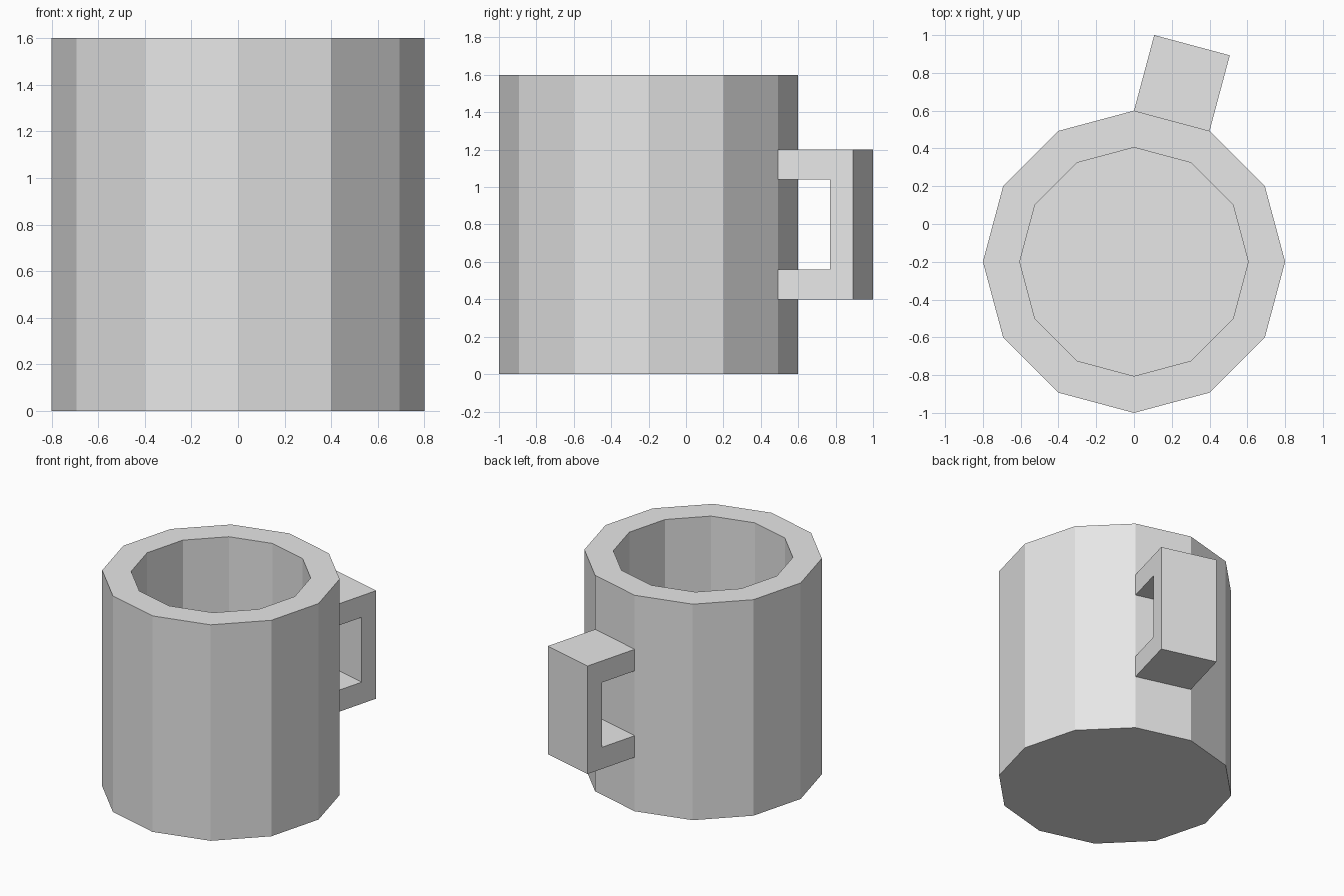
import bpy, bmesh, math
from mathutils import Matrix

cube = bpy.data.objects.get("Cube")
if cube:
    bpy.data.objects.remove(cube, do_unlink=True)

SIDES = 12
RADIUS, INNER = 0.8, 0.605
HEIGHT, FLOOR = 1.6, 0.2
CENTRE_Y = -0.2

grey = bpy.data.materials.new("light_grey")
grey.use_nodes = True
colour = (0.8, 0.8, 0.8, 1)
grey.diffuse_color = colour
grey.node_tree.nodes["Principled BSDF"].inputs["Base Color"].default_value = colour


def finish(name, bm):
    bmesh.ops.recalc_face_normals(bm, faces=bm.faces)
    mesh = bpy.data.meshes.new(name)
    bm.to_mesh(mesh)
    bm.free()
    mesh.materials.append(grey)
    obj = bpy.data.objects.new(name, mesh)
    obj.location.y = CENTRE_Y
    bpy.context.collection.objects.link(obj)
    return obj


# Cup: outer wall, flat rim, straight inner wall and floor
bm = bmesh.new()
rings = []
for r, z in [(RADIUS, 0), (RADIUS, HEIGHT), (INNER, HEIGHT), (INNER, FLOOR)]:
    angles = [math.tau * i / SIDES for i in range(SIDES)]
    rings.append([bm.verts.new((r * math.cos(a), r * math.sin(a), z)) for a in angles])
for low, high in zip(rings, rings[1:]):
    for i in range(SIDES):
        j = (i + 1) % SIDES
        bm.faces.new((low[i], low[j], high[j], high[i]))
bm.faces.new(rings[0])
bm.faces.new(rings[-1])
finish("cup", bm)

# Handle: squared C profile, as wide as one cup facet and standing on it
width = 2 * RADIUS * math.sin(math.pi / SIDES)
start = RADIUS * math.cos(math.pi / SIDES)
reach, hole = start + width, start + 0.287
profile = [(start, 0.4), (reach, 0.4), (reach, 1.2), (start, 1.2),
           (start, 1.04), (hole, 1.04), (hole, 0.56), (start, 0.56)]
bm = bmesh.new()
side = bm.faces.new([bm.verts.new((d, -width / 2, z)) for d, z in profile])
extruded = bmesh.ops.extrude_face_region(bm, geom=[side], use_keep_orig=True)
moved = [v for v in extruded["geom"] if isinstance(v, bmesh.types.BMVert)]
bmesh.ops.translate(bm, verts=moved, vec=(0, width, 0))
bm.transform(Matrix.Rotation(math.radians(75), 4, "Z"))
finish("handle", bm)
